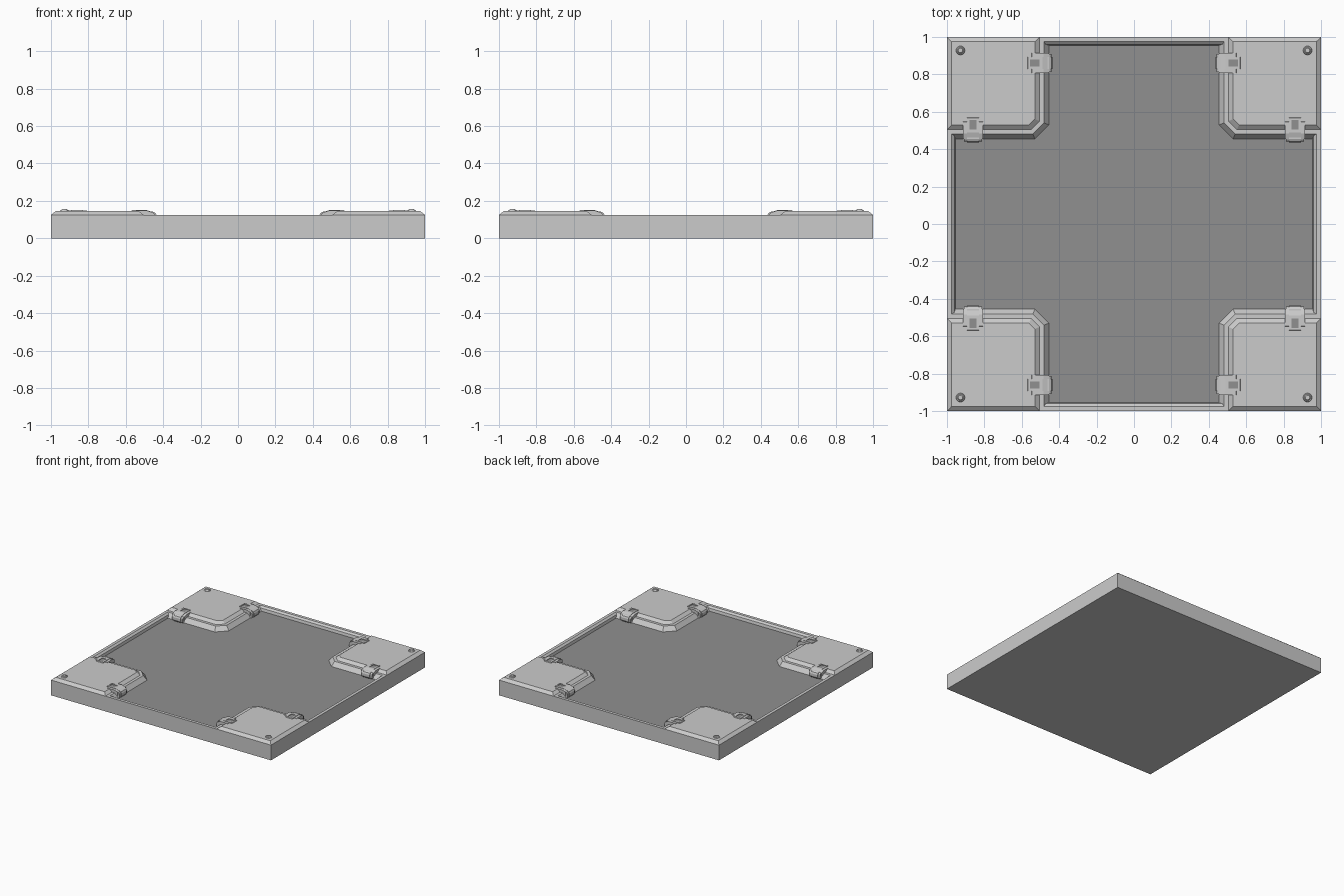
import bpy, bmesh, math
from mathutils import Matrix

if "Cube" in bpy.data.objects:
    bpy.data.objects.remove(bpy.data.objects["Cube"])

QUADS = [(1, 1), (-1, 1), (-1, -1), (1, -1)]
dark = bpy.data.materials.new("dark_panel")
dark.diffuse_color = (0.28, 0.28, 0.28, 1)
dark.use_nodes = True
dark.node_tree.nodes["Principled BSDF"].inputs["Base Color"].default_value = dark.diffuse_color


def finish(bm, name, mat=None):
    bmesh.ops.remove_doubles(bm, verts=bm.verts, dist=1e-5)
    bmesh.ops.recalc_face_normals(bm, faces=bm.faces)
    me = bpy.data.meshes.new(name)
    bm.to_mesh(me)
    bm.free()
    ob = bpy.data.objects.new(name, me)
    bpy.context.collection.objects.link(ob)
    if mat:
        me.materials.append(mat)
    return ob


def corner(a, e):
    """One quadrant of the cross outline: arm half width a, arm reach e."""
    q = 0.53 + 0.414 * (a - 0.455)
    return [(e, a), (q, a), (a, q), (a, e)]


def cross(a, e, z):
    pts = []
    for sx, sy in QUADS:
        p = [(sx * x, sy * y, z) for x, y in corner(a, e)]
        pts += p if sx * sy > 0 else p[::-1]
    return pts


def face(bm, pts):
    return bm.faces.new([bm.verts.new(p) for p in pts])


def loft(bm, lo, hi):
    n = len(lo)
    for i in range(n):
        j = (i + 1) % n
        face(bm, [lo[i], lo[j], hi[j], hi[i]])


# tile body: cross-shaped recess, rim, raised corner plates, walls and underside
bm = bmesh.new()
rings = [cross(.455, .955, .09), cross(.472, .96, .112),
         cross(.482, .975, .125), cross(.505, 1, .125)]
for lo, hi in zip(rings, rings[1:]):
    loft(bm, lo, hi)
floor = face(bm, rings[0])
floor.material_index = 1
for sx, sy in QUADS:
    low = [(sx * x, sy * y, .125) for x, y in corner(.505, 1) + [(1, 1)]]
    top = [(sx * x, sy * y, .145) for x, y in corner(.53, .975) + [(.975, .975)]]
    loft(bm, low, top)
    face(bm, top)
for k in range(4):
    rot = Matrix.Rotation(k * math.pi / 2, 3, 'Z')
    wall = [(1, -1, 0), (1, 1, 0), (1, 1, .125), (1, .505, .125),
            (1, -.505, .125), (1, -1, .125)]
    face(bm, [rot @ bm.verts.new(p).co for p in wall])
face(bm, [(x, y, 0) for x, y in QUADS])
bmesh.ops.delete(bm, geom=[v for v in bm.verts if not v.link_faces], context='VERTS')
body = finish(bm, "tile_body")
body.data.materials.append(None)
body.data.materials.append(dark)


def spots():
    """Eight clip positions: local (t across, r outward, z) to world."""
    for sx, sy in QUADS:
        yield lambda t, r, z, sx=sx, sy=sy: (sx * (.86 + t), sy * r, z)
        yield lambda t, r, z, sx=sx, sy=sy: (sx * r, sy * (.86 + t), z)


def clips(name, pieces, mat=None):
    """Extrude each (profile, t0, t1, end taper) across the clip at all spots."""
    bm = bmesh.new()
    for put in spots():
        for prof, t0, t1 in pieces:
            a = [put(t0, r, z) for r, z in prof]
            b = [put(t1, r, z) for r, z in prof]
            loft(bm, a, b)
            face(bm, a)
            face(bm, b)
    return finish(bm, name, mat)


# clip straps: slotted tongue on the plate with wider shoulders
rail = [(.57, .144), (.566, .151), (.495, .151), (.48, .144)]
shoulder = [(.55, .140), (.545, .148), (.485, .148), (.455, .138), (.455, .11), (.49, .12)]
bridge = [(.505, .14), (.505, .151), (.49, .151), (.455, .14), (.455, .12)]
back = [(.57, .144), (.566, .151), (.557, .151), (.557, .144)]
clips("clip_strap", [(rail, -.032, -.019), (rail, .019, .032),
                     (shoulder, -.054, -.032), (shoulder, .032, .054),
                     (bridge, -.032, .032), (back, -.019, .019)])

# dark inset in every clip slot
clips("clip_slot", [([(.557, .144), (.557, .147), (.505, .147), (.505, .144)],
                     -.019, .019)], dark)

# rounded hooks that roll over the recess edge
hook = [(.475, .142), (.455, .142), (.441, .135), (.435, .123), (.435, .1),
        (.442, .09), (.475, .09)]
collar = [(.475, .138), (.457, .138), (.446, .132), (.441, .122), (.441, .1),
          (.447, .09), (.475, .09)]
clips("clip_hook", [(hook, -.032, .032), (collar, -.048, -.032), (collar, .032, .048)])

# corner bolts: low domed heads with a raised centre
bm = bmesh.new()
for sx, sy in QUADS:
    for r1, r2, z0, z1 in [(.025, .021, .144, .152), (.017, .012, .152, .157)]:
        bmesh.ops.create_cone(bm, cap_ends=True, segments=12, radius1=r1, radius2=r2,
                              depth=z1 - z0,
                              matrix=Matrix.Translation((sx * .928, sy * .928, (z0 + z1) / 2)))
finish(bm, "corner_bolt")
